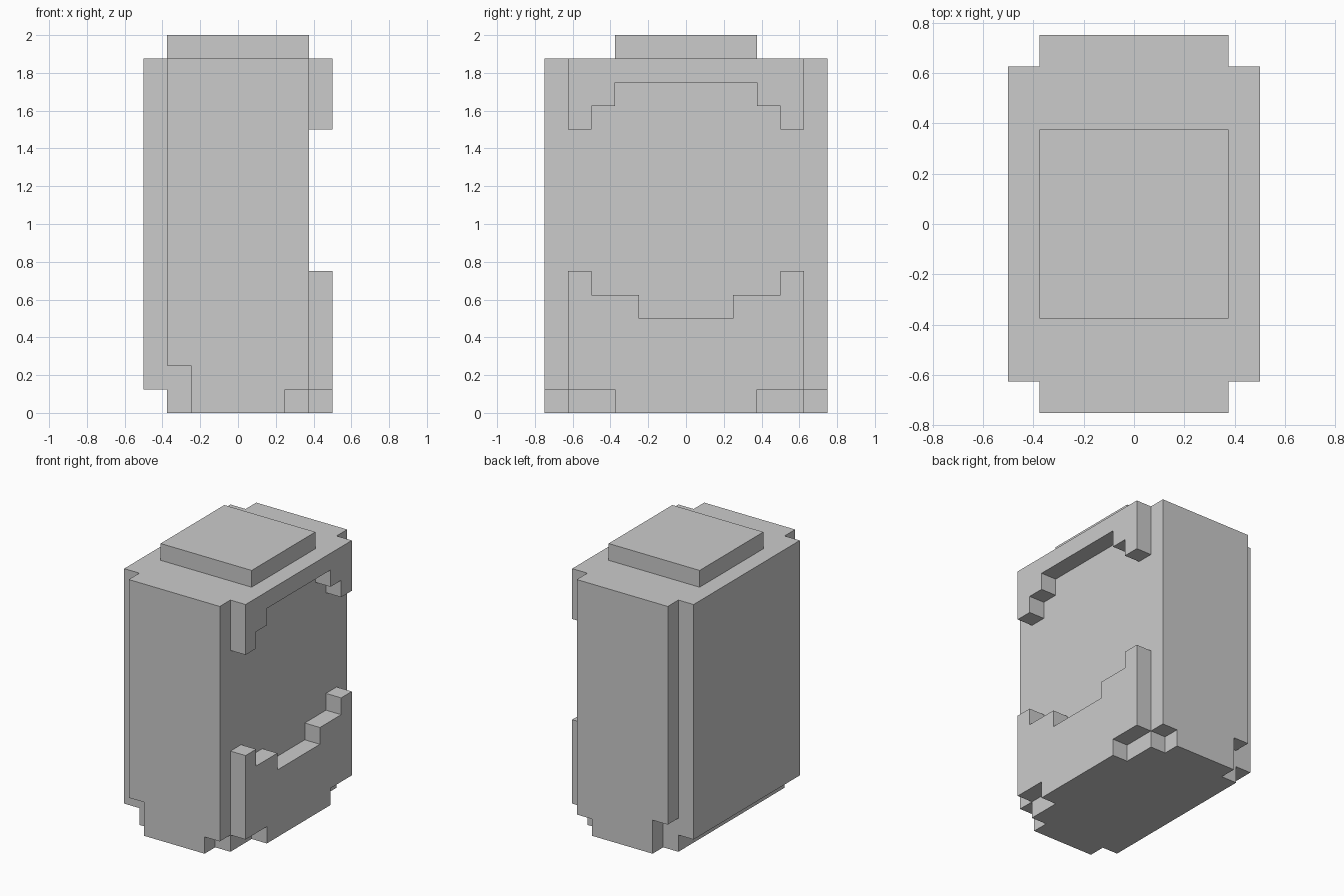
import bpy, bmesh
from mathutils import Vector

if "Cube" in bpy.data.objects:
    bpy.data.objects.remove(bpy.data.objects["Cube"])

U = 0.125  # block unit: every edge lies on this grid


def prism(name, outline, x0, x1):
    """Extrude a (y, z) outline, in units, from x0 to x1."""
    bm = bmesh.new()
    face = bm.faces.new([bm.verts.new((x0 * U, y * U, z * U)) for y, z in outline])
    ext = bmesh.ops.extrude_face_region(bm, geom=[face], use_keep_orig=True)
    moved = [g for g in ext["geom"] if isinstance(g, bmesh.types.BMVert)]
    bmesh.ops.translate(bm, verts=moved, vec=Vector(((x1 - x0) * U, 0, 0)))
    bmesh.ops.recalc_face_normals(bm, faces=bm.faces)
    mesh = bpy.data.meshes.new(name)
    bm.to_mesh(mesh)
    bm.free()
    obj = bpy.data.objects.new(name, mesh)
    bpy.context.collection.objects.link(obj)
    return obj


def box(name, x0, x1, y0, y1, z0, z1):
    return prism(name, [(y0, z0), (y1, z0), (y1, z1), (y0, z1)], x0, x1)


def mirrored(half):
    """Complete an outline given for positive y by reflecting it."""
    return half + [(-y, z) for y, z in reversed(half)]


# Main body, with small notches at its four bottom corners
body = box("body", -3, 3, -6, 6, 0, 15)
for side, label in ((-1, "front"), (1, "back")):
    y0, y1 = sorted((5 * side, 7 * side))
    for name, x0, x1, top in (("left", -4, -2, 2), ("right", 2, 4, 1)):
        cutter = box(f"{label}_{name}_notch_cutter", x0, x1, y0, y1, -1, top)
        cutter.hide_render = True
        cutter.hide_set(True)
        mod = body.modifiers.new(cutter.name, "BOOLEAN")
        mod.operation = "DIFFERENCE"
        mod.solver = "EXACT"
        mod.object = cutter

# Raised cap on top
box("top_cap", -3, 3, -3, 3, 15, 16)

# Plain panel on the left side
box("left_panel", -4, -3, -5, 5, 1, 15)

# Stepped panels above and below the opening on the right side
prism("right_lower_panel",
      mirrored([(3, 0), (3, 1), (5, 1), (5, 6), (4, 6), (4, 5), (2, 5), (2, 4)]), 3, 4)
prism("right_upper_panel",
      mirrored([(5, 15), (5, 12), (4, 12), (4, 13), (3, 13), (3, 14)]), 3, 4)
